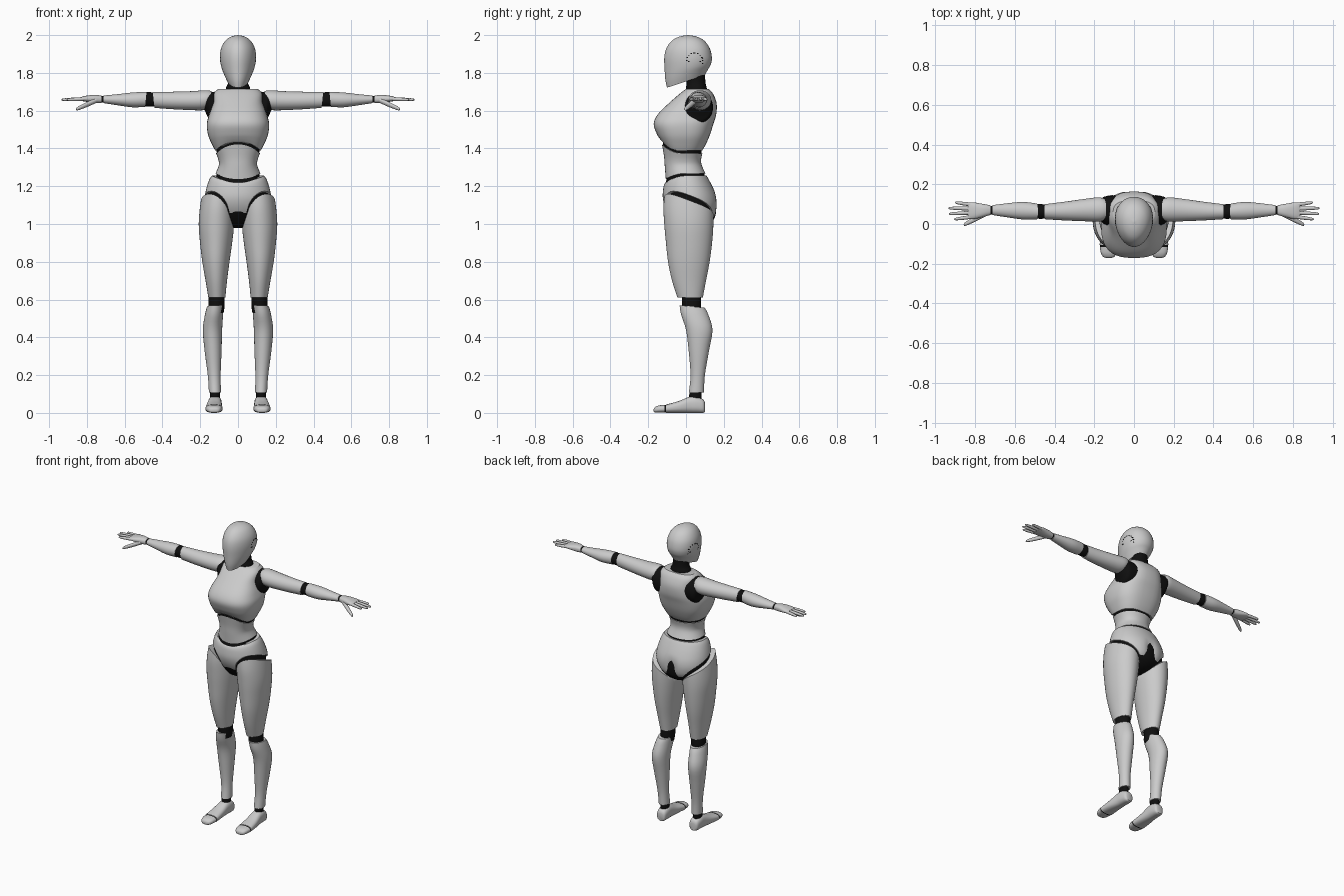
import bpy
import bmesh
from math import sin, cos, pi, radians, copysign
from mathutils import Matrix, Vector
from mathutils.bvhtree import BVHTree

default = bpy.data.objects.get("Cube")
if default:
    bpy.data.objects.remove(default, do_unlink=True)


def material(name, value):
    mat = bpy.data.materials.new(name)
    mat.use_nodes = True
    colour = (value, value, value, 1)
    mat.diffuse_color = colour
    mat.node_tree.nodes["Principled BSDF"].inputs["Base Color"].default_value = colour
    return mat


SHELL = material("light grey shell", .6)
JOINT = material("black joint", .005)
SEGMENTS, STEPS = 40, 4
parts = []


def finish(name, bm, mat):
    bmesh.ops.recalc_face_normals(bm, faces=bm.faces)
    mesh = bpy.data.meshes.new(name)
    bm.to_mesh(mesh)
    bm.free()
    obj = bpy.data.objects.new(name, mesh)
    bpy.context.collection.objects.link(obj)
    if mat:
        mesh.materials.append(mat)
        parts.append(obj)
    return obj


def spline(rows):
    """Smoothly interpolate the ring parameters."""
    rows = [tuple(r) + (0,) * (7 - len(r)) for r in rows]
    result = []
    for i in range(len(rows) - 1):
        a, b, c = rows[max(i - 1, 0)], rows[i], rows[i + 1]
        d = rows[min(i + 2, len(rows) - 1)]
        for k in range(STEPS):
            t = k / STEPS
            result.append([q + t * (r - p) / 2 + t * t * (p - 2.5 * q + 2 * r - s / 2)
                           + t ** 3 * (1.5 * (q - r) + (s - p) / 2)
                           for p, q, r, s in zip(a, b, c, d)])
    return result + [rows[-1]]


def loft(name, mat, rows, axis="z", power=2, side=1, taper=0):
    """Skin rings: position, centre u, centre v, half u, half v, tilt, front bend."""
    bm = bmesh.new()
    loops = []
    for pos, cu, cv, ru, rv, tilt, bend in spline(rows):
        loop = []
        for i in range(SEGMENTS):
            t = 2 * pi * i / SEGMENTS
            c = copysign(abs(cos(t)) ** (2 / power), cos(t))
            s = copysign(abs(sin(t)) ** (2 / power), sin(t))
            u, v = cu + ru * c * (1 + taper * s), cv + rv * s
            p = pos + tilt * rv * s + bend * max(0, -sin(t)) ** 2
            x, y, z = {"z": (u, v, p), "x": (p, u, v), "y": (u, p, v)}[axis]
            loop.append(bm.verts.new((x * side, y, z)))
        loops.append(loop)
    for a, b in zip(loops, loops[1:]):
        for i in range(SEGMENTS):
            j = (i + 1) % SEGMENTS
            bm.faces.new((a[i], a[j], b[j], b[i]))
    bm.faces.new(loops[0])
    bm.faces.new(loops[-1])
    return finish(name, bm, mat)


def arch_cut(obj, operation, side, centre_z, half_x, half_z):
    """Trim with an arch, extruded front to back and sloping down behind."""
    outline = [(.2 - half_x * cos(pi * i / 32), centre_z + half_z * sin(pi * i / 32))
               for i in range(33)]
    outline = [(.2 - half_x, .3)] + outline + [(.2 + half_x, .3)]
    bm = bmesh.new()
    ends = [[bm.verts.new((x * side, y, z - .38 * (y + .1))) for x, z in outline]
            for y in (-.4, .4)]
    count = len(outline)
    for i in range(count):
        j = (i + 1) % count
        bm.faces.new((ends[0][i], ends[0][j], ends[1][j], ends[1][i]))
    for end in ends:
        bm.faces.new(end)
    cutter = finish("arch_cutter", bm, None)
    cutter.hide_render = True
    mod = obj.modifiers.new("arch", "BOOLEAN")
    mod.operation, mod.solver, mod.object = operation, "EXACT", cutter
    bpy.context.view_layer.objects.active = obj
    bpy.ops.object.modifier_apply(modifier=mod.name)
    bpy.data.objects.remove(cutter, do_unlink=True)


# Head and neck
head = loft("head", SHELL, [
    (1.755, 0, 0, .056, .1, .33), (1.79, 0, .004, .073, .113, .26),
    (1.83, 0, .009, .088, .122, .12), (1.88, 0, .011, .095, .126),
    (1.93, 0, .011, .089, .115), (1.97, 0, .011, .067, .086),
    (1.992, 0, .011, .036, .046), (2, 0, .011, .002, .002)], taper=.12)
loft("neck", JOINT, [
    (1.66, 0, .055, .07, .06), (1.72, 0, .055, .064, .055),
    (1.75, 0, .053, .052, .05), (1.82, 0, .05, .05, .05)])

# Small ear marks laid on the head surface
tree = BVHTree.FromPolygons([v.co for v in head.data.vertices],
                            [p.vertices for p in head.data.polygons])
marks = [(.045 + .042 * cos(a), 1.865 + .04 * sin(a))
         for a in (pi * i / 8 for i in range(9))]
marks += [(.015, 1.86), (.075, 1.86), (.087, 1.85), (.087, 1.88)]
for side, word in ((1, "left"), (-1, "right")):
    bm = bmesh.new()
    for y, z in marks:
        hit, normal, _, _ = tree.ray_cast(Vector((side, y, z)), Vector((-side, 0, 0)))
        if hit:
            turn = normal.to_track_quat("X", "Z").to_matrix().to_4x4()
            bmesh.ops.create_cube(bm, size=1, matrix=Matrix.Translation(hit) @ turn
                                  @ Matrix.Diagonal((.003, .008, .005, 1)))
    finish(word + "_ear_marks", bm, JOINT)

# Torso
loft("chest", SHELL, [
    (1.388, 0, -.02, .12, .105, 0, .047), (1.42, 0, -.018, .137, .122, 0, .033),
    (1.47, 0, -.015, .158, .141, 0, .01), (1.53, 0, -.013, .165, .158),
    (1.58, 0, .005, .152, .155), (1.64, 0, .036, .132, .126),
    (1.69, 0, .055, .128, .088), (1.715, 0, .06, .105, .06)], power=2.6)
loft("abdomen", SHELL, [
    (1.268, 0, -.002, .119, .105, 0, -.03), (1.31, 0, -.014, .102, .098, 0, -.01),
    (1.34, 0, -.018, .104, .098, 0, .015), (1.374, 0, -.02, .116, .107, 0, .047)], power=2.2)
loft("waist_core", JOINT, [
    (1.2, 0, 0, .11, .1, 0, -.02), (1.265, 0, -.002, .114, .1, 0, -.03),
    (1.32, 0, -.016, .094, .09), (1.375, 0, -.02, .112, .102, 0, .047),
    (1.41, 0, -.018, .113, .1, 0, .04)], power=2.2)

# Pelvis with arched leg openings and a soft rear crease
hip_rows = [
    (1.256, 0, .002, .138, .106, 0, -.035), (1.235, 0, .004, .152, .117, 0, -.022),
    (1.19, 0, .012, .167, .132), (1.14, 0, .02, .176, .143),
    (1.09, 0, .029, .172, .138), (1.04, 0, .038, .14, .117),
    (1.005, 0, .035, .08, .08), (.99, 0, .03, .03, .04)]
loft("hip_core", JOINT, [(z - .012, u, v, a * .95, b * .95) for z, u, v, a, b, *_ in hip_rows])
pelvis = loft("pelvis", SHELL, hip_rows, power=2.1)
for v in pelvis.data.vertices:
    if v.co.y > .06 and v.co.z < 1.17:
        v.co.y -= .02 * (1 - min(abs(v.co.x) / .04, 1)) * min((1.17 - v.co.z) * 15, 1)
for side in (1, -1):
    arch_cut(pelvis, "DIFFERENCE", side, 1, .165, .2)

# Legs and arms, mirrored
for side, word in ((1, "left_"), (-1, "right_")):
    def limb(name, mat, rows, axis="z", power=2):
        return loft(word + name, mat, rows, axis, power, side)

    # Leg
    thigh = limb("thigh", SHELL, [
        (1.22, .1, .01, .08, .115), (1.1, .109, .012, .091, .131),
        (1, .114, .015, .094, .13), (.9, .116, .016, .085, .122),
        (.8, .117, .015, .072, .11), (.7, .115, .016, .057, .09),
        (.61, .112, .022, .045, .067)])
    arch_cut(thigh, "INTERSECT", side, .94, .185, .23)
    limb("knee", JOINT, [(.53, .114, .03, .038, .045), (.57, .114, .03, .043, .05),
                         (.64, .112, .028, .041, .05)])
    limb("shin", SHELL, [
        (.108, .122, .055, .032, .04), (.2, .126, .062, .034, .038),
        (.33, .132, .068, .045, .054), (.44, .135, .07, .051, .07),
        (.52, .127, .046, .048, .072), (.563, .12, .033, .044, .067, -.1)])
    limb("ankle", JOINT, [(.06, .122, .05, .025, .033), (.095, .122, .05, .026, .033),
                          (.13, .122, .052, .024, .032)])
    limb("foot", SHELL, [
        (.1, .12, .03, .02, .025), (.09, .121, .036, .031, .036),
        (.055, .122, .044, .036, .044), (.02, .123, .043, .037, .043),
        (-.04, .126, .031, .042, .031), (-.106, .127, .022, .046, .022)], "y", 2.5)
    limb("toe_joint", JOINT, [(-.09, .127, .021, .043, .02),
                              (-.125, .127, .021, .043, .02)], "y", 2.5)
    limb("toes", SHELL, [
        (-.115, .127, .022, .045, .021), (-.145, .127, .02, .04, .019),
        (-.165, .127, .016, .028, .014), (-.171, .127, .014, .012, .006)], "y", 2.5)

    # Arm
    limb("shoulder", JOINT, [
        (.06, .065, 1.62, .08, .085), (.14, .068, 1.617, .072, .082),
        (.162, .07, 1.635, .06, .064), (.18, .07, 1.65, .04, .04)], "x")
    limb("upper_arm", SHELL, [
        (.152, .073, 1.655, .055, .048, -.25), (.18, .073, 1.655, .061, .053, -.2),
        (.25, .07, 1.653, .056, .05), (.35, .065, 1.654, .047, .046),
        (.447, .062, 1.657, .038, .042, .1)], "x")
    limb("elbow", JOINT, [(.43, .063, 1.658, .033, .036), (.47, .063, 1.66, .037, .038),
                          (.51, .064, 1.66, .034, .036)], "x")
    limb("forearm", SHELL, [
        (.488, .063, 1.66, .04, .04, -.1), (.56, .067, 1.657, .044, .039),
        (.64, .069, 1.658, .035, .029), (.712, .07, 1.66, .025, .02)], "x")
    limb("wrist", JOINT, [(.7, .07, 1.66, .021, .017), (.735, .07, 1.66, .021, .017)], "x")
    limb("palm", SHELL, [
        (.722, .07, 1.66, .024, .019), (.76, .068, 1.662, .033, .022),
        (.81, .067, 1.663, .042, .015), (.835, .067, 1.662, .038, .009)], "x", 2.4)

    # Fingers and thumb
    def digit(name, start, end, radius):
        a, b = Vector(start), Vector(end)
        rows = []
        for t, scale in ((0, 1), (.5, .95), (.85, .75), (.97, .5), (1, .1)):
            rows.append((*a.lerp(b, t), radius * scale, radius * scale))
        limb(name, SHELL, rows, "x")

    for name, y, tip_y, tip_x in (("index", .036, .024, .905), ("middle", .057, .051, .932),
                                  ("ring", .077, .08, .935), ("little", .097, .108, .9)):
        digit(name + "_finger", (.815, y, 1.662), (tip_x, tip_y, 1.658), .0095)
    digit("thumb", (.75, .05, 1.655), (.857, -.004, 1.607), .014)

# Smooth shading with crisp part edges
bpy.ops.object.select_all(action="DESELECT")
for obj in parts:
    obj.select_set(True)
bpy.context.view_layer.objects.active = head
bpy.ops.object.shade_smooth_by_angle(angle=radians(40))
